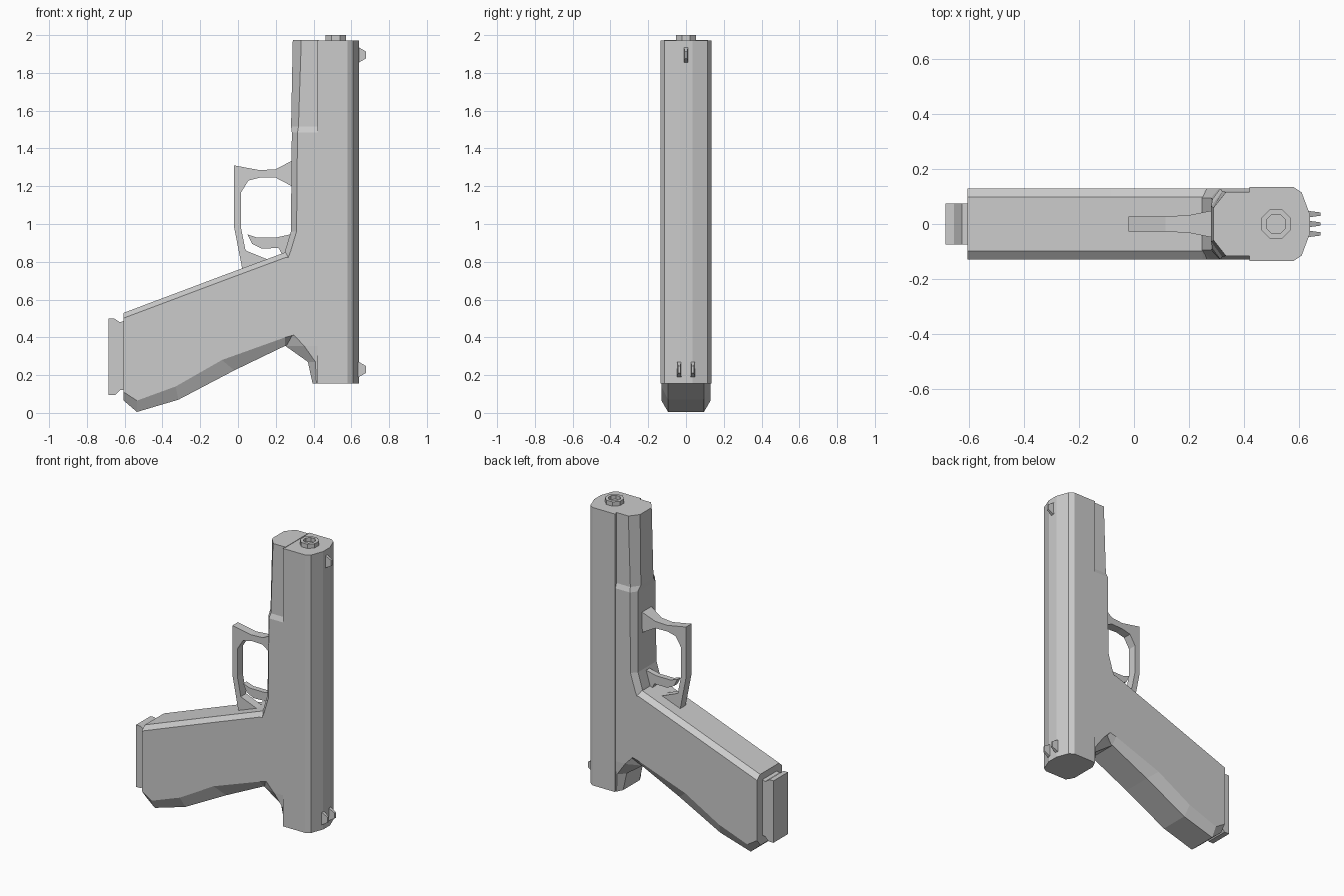
import bpy, bmesh, math

cube = bpy.data.objects.get("Cube")
if cube:
    bpy.data.objects.remove(cube, do_unlink=True)

GREY = (0.6, 0.6, 0.6, 1.0)
mat = bpy.data.materials.new("plain grey")
mat.use_nodes = True
mat.diffuse_color = GREY
bsdf = mat.node_tree.nodes["Principled BSDF"]
bsdf.inputs["Base Color"].default_value = GREY
bsdf.inputs["Roughness"].default_value = 0.8


def finish(name, bm):
    bmesh.ops.recalc_face_normals(bm, faces=bm.faces[:])
    mesh = bpy.data.meshes.new(name)
    bm.to_mesh(mesh)
    bm.free()
    mesh.materials.append(mat)
    obj = bpy.data.objects.new(name, mesh)
    bpy.context.collection.objects.link(obj)
    return obj


def loft(name, rings, closed=False):
    """Skin a row of equal rings; cap the ends unless the row is closed."""
    bm = bmesh.new()
    rows = [[bm.verts.new(p) for p in ring] for ring in rings]
    n = len(rows[0])
    pairs = list(zip(rows, rows[1:]))
    if closed:
        pairs.append((rows[-1], rows[0]))
    for a, b in pairs:
        for i in range(n):
            j = (i + 1) % n
            bm.faces.new((a[i], a[j], b[j], b[i]))
    if not closed:
        bm.faces.new(rows[0])
        bm.faces.new(rows[-1])
    return finish(name, bm)


def plate(name, outline, half, y=0.0):
    """Side profile of (x, z) points given thickness; half may depend on x."""
    w = half if callable(half) else (lambda x: half)
    return loft(name, [[(x, y + s * w(x), z) for x, z in outline] for s in (-1, 1)])


# Slide: chamfered section running the full height
half_section = [(0.42, 0.135), (0.58, 0.135), (0.61, 0.115), (0.64, 0.035)]
section = half_section + [(x, -y) for x, y in reversed(half_section)]
loft("slide", [[(x, y, z) for x, y in section] for z in (0.155, 1.972)])

# Frame and tail: z, outer x, bevel x, outer half width, side half width
frame = [(0.155, 0.395, 0.415, 0.085, 0.125),
         (0.27, 0.37, 0.41, 0.085, 0.125),
         (0.355, 0.25, 0.35, 0.09, 0.13),
         (0.45, 0.25, 0.26, 0.095, 0.13),
         (0.82, 0.24, 0.265, 0.095, 0.13),
         (0.86, 0.25, 0.28, 0.095, 0.13),
         (0.96, 0.28, 0.31, 0.095, 0.13),
         (1.485, 0.285, 0.315, 0.09, 0.13),
         (1.515, 0.281, 0.32, 0.065, 0.118),
         (1.975, 0.29, 0.335, 0.06, 0.117)]
loft("frame", [[(xo, -yo, z), (xi, -h, z), (0.425, -h, z),
                (0.425, h, z), (xi, h, z), (xo, yo, z)]
               for z, xo, xi, yo, h in frame])

# Grip: bottom outer (x, z) and bottom bevel (x, z); the top edge is one slope
grip = [(-0.605, 0.065, -0.605, 0.11),
        (-0.535, 0.005, -0.535, 0.065),
        (-0.315, 0.07, -0.33, 0.14),
        (-0.02, 0.225, -0.085, 0.28),
        (0.25, 0.355, 0.25, 0.40),
        (0.40, 0.42, 0.40, 0.44)]


def grip_ring(xo, zo, xi, zi):
    top = min(0.53 + 0.376 * (xi + 0.605), 0.85)
    side = [(xo, 0.095, zo), (xi, 0.13, zi), (xi, 0.13, top - 0.028), (xi, 0.098, top)]
    return side + [(x, -y, z) for x, y, z in reversed(side)]


loft("grip", [grip_ring(*g) for g in grip])

# Magazine base with a narrowed neck
plate("magazine_base", [(-0.685, 0.095), (-0.65, 0.095), (-0.625, 0.12), (-0.595, 0.125),
                        (-0.595, 0.49), (-0.625, 0.48), (-0.655, 0.50), (-0.685, 0.50)], 0.075)

# Trigger guard, flaring where it meets the frame
plate("trigger_guard", [(0.295, 1.34), (0.20, 1.29), (0.115, 1.285), (-0.02, 1.31),
                        (-0.02, 0.98), (0.025, 0.75), (0.25, 0.82), (0.15, 0.815),
                        (0.04, 0.86), (0.015, 0.985), (0.015, 1.165), (0.055, 1.23),
                        (0.115, 1.245), (0.20, 1.245), (0.295, 1.195)],
      lambda x: 0.028 + 0.2 * max(0, x - 0.18))

# Trigger
plate("trigger", [(0.05, 0.945), (0.10, 0.928), (0.20, 0.928), (0.30, 0.95), (0.30, 0.83),
                  (0.235, 0.835), (0.215, 0.873), (0.125, 0.87), (0.075, 0.895)], 0.018)

# Barrel: open eight-sided tube
tube = []
for r, z in ((0.058, 1.9), (0.058, 2.0), (0.038, 2.0), (0.038, 1.975), (0.001, 1.975), (0.001, 1.9)):
    tube.append([(0.517 + r * math.cos(math.radians(45 * i + 22.5)),
                  r * math.sin(math.radians(45 * i + 22.5)), z) for i in range(8)])
loft("barrel", tube, closed=True)

# Sights: one at the muzzle, a pair at the rear
for name, y, z in (("front_sight", 0, 1.855), ("rear_sight_left", 0.036, 0.19),
                   ("rear_sight_right", -0.036, 0.19)):
    plate(name, [(0.62, z), (0.64, z), (0.678, z + 0.022), (0.678, z + 0.058),
                 (0.64, z + 0.08), (0.62, z + 0.08)],
          lambda x: 0.011 if x < 0.66 else 0.006, y)
